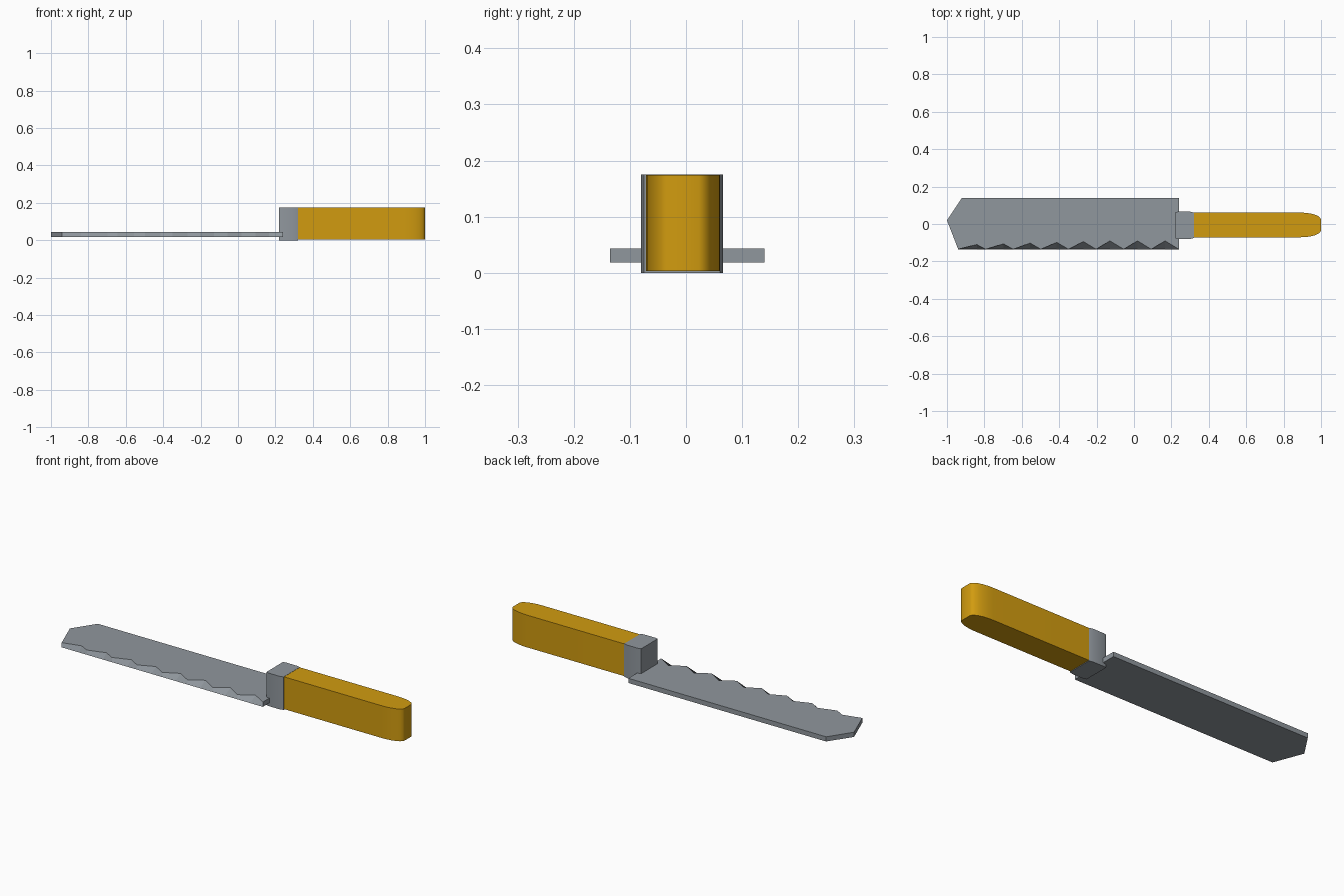
import bpy, bmesh, math

if "Cube" in bpy.data.objects:
    bpy.data.objects.remove(bpy.data.objects["Cube"], do_unlink=True)


def material(name, rgb):
    m = bpy.data.materials.new(name)
    m.use_nodes = True
    m.diffuse_color = (*rgb, 1)
    m.node_tree.nodes["Principled BSDF"].inputs["Base Color"].default_value = (*rgb, 1)
    return m


steel = material("steel grey", (0.28, 0.31, 0.34))
gold = material("golden yellow", (0.64, 0.33, 0.005))


def prism(name, bottom, top, z0, z1, mat):
    """Solid between two outlines that share the same number of points."""
    bm = bmesh.new()
    low = [bm.verts.new((x, y, z0)) for x, y in bottom]
    high = [bm.verts.new((x, y, z1)) for x, y in top]
    bm.faces.new(low[::-1])
    bm.faces.new(high)
    n = len(low)
    for i in range(n):
        j = (i + 1) % n
        bm.faces.new((low[i], low[j], high[j], high[i]))
    bmesh.ops.recalc_face_normals(bm, faces=bm.faces)
    mesh = bpy.data.meshes.new(name)
    bm.to_mesh(mesh)
    bm.free()
    mesh.materials.append(mat)
    obj = bpy.data.objects.new(name, mesh)
    bpy.context.collection.objects.link(obj)
    return obj


def smooth(obj, angle):
    bpy.ops.object.select_all(action="DESELECT")
    obj.select_set(True)
    bpy.context.view_layer.objects.active = obj
    bpy.ops.object.shade_smooth_by_angle(angle=math.radians(angle))


# Blade: straight lower edge, serrations ground into the upper face
START, END, EDGE, TEETH = -0.94, 0.24, -0.135, 8
pitch = (END - START) / TEETH
cut_bottom, cut_top = [], []
for i in range(TEETH):
    x = START + i * pitch
    t = min(1, i / 5)
    valley_x = x + pitch * (0.68 - 0.18 * t)
    valley_y = EDGE + 0.025 + 0.02 * t
    cut_bottom += [(x, EDGE), (valley_x, EDGE)]
    cut_top += [(x, EDGE), (valley_x, valley_y)]
back = [(END, EDGE), (END, 0.14), (-0.92, 0.14), (-1.0, 0.02)]
prism("blade", cut_bottom + back, cut_top + back, 0.018, 0.043, steel)


def mirrored(side, centre):
    """Close a half outline across the line y = centre."""
    return [(x, centre - h) for x, h in side] + [(x, centre + h) for x, h in side[::-1]]


# Guard: block with gently bowed sides
bow = [(0.22, 0.069), (0.235, 0.073), (0.30, 0.073), (0.32, 0.068)]
outline = mirrored(bow, -0.007)
guard = prism("guard", outline, outline, 0.0, 0.175, steel)
smooth(guard, 30)

# Handle: straight grip with a rounded, blunt end
grip = [(0.30, 0.066), (0.89, 0.066)]
for k in range(1, 7):
    a = math.radians(15 * k)
    grip.append((0.89 + 0.11 * math.sin(a), 0.028 + 0.038 * math.cos(a)))
outline = mirrored(grip, -0.005)
handle = prism("handle", outline, outline, 0.003, 0.174, gold)
smooth(handle, 40)
